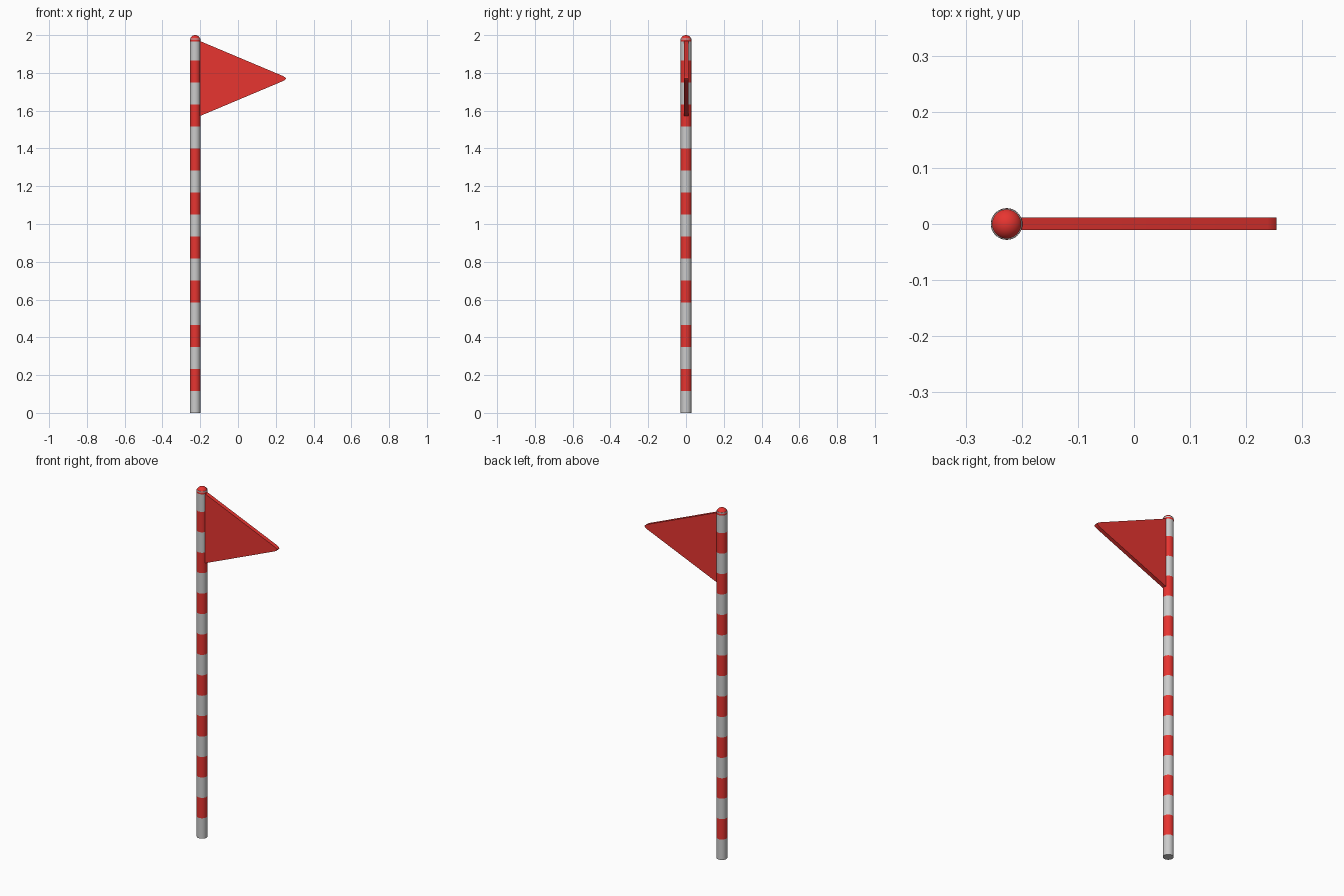
import bpy, bmesh, math

if "Cube" in bpy.data.objects:
    bpy.data.objects.remove(bpy.data.objects["Cube"])

POLE_X, R, SIDES = -0.227, 0.0278, 32
STRIPES, POLE_TOP = 17, 1.983


def material(name, color):
    m = bpy.data.materials.new(name)
    m.diffuse_color = color
    m.use_nodes = True
    m.node_tree.nodes["Principled BSDF"].inputs["Base Color"].default_value = m.diffuse_color
    return m


def finish(bm, name, mats, angle=40):
    bmesh.ops.recalc_face_normals(bm, faces=bm.faces)
    me = bpy.data.meshes.new(name)
    bm.to_mesh(me)
    bm.free()
    for m in mats:
        me.materials.append(m)
    ob = bpy.data.objects.new(name, me)
    bpy.context.collection.objects.link(ob)
    bpy.ops.object.select_all(action='DESELECT')
    ob.select_set(True)
    bpy.context.view_layer.objects.active = ob
    bpy.ops.object.shade_smooth_by_angle(angle=math.radians(angle))
    return ob


def ring(bm, r, z):
    return [bm.verts.new((r * math.cos(2 * math.pi * i / SIDES),
                          r * math.sin(2 * math.pi * i / SIDES), z))
            for i in range(SIDES)]


red = material("red", (0.8, 0.035, 0.03, 1))
grey = material("light_grey", (0.6, 0.6, 0.59, 1))

# Striped pole: one tube, alternating band colours
bm = bmesh.new()
rings = [ring(bm, R, POLE_TOP * k / STRIPES) for k in range(STRIPES + 1)]
for k in range(STRIPES):
    lo, hi = rings[k], rings[k + 1]
    for i in range(SIDES):
        j = (i + 1) % SIDES
        bm.faces.new((lo[i], lo[j], hi[j], hi[i])).material_index = k % 2
bm.faces.new(rings[0])
bm.faces.new(rings[-1])
finish(bm, "striped_pole", [grey, red]).location.x = POLE_X

# Rounded cap on top of the pole
bm = bmesh.new()
bmesh.ops.create_uvsphere(bm, u_segments=SIDES, v_segments=16, radius=0.0283)
cap = finish(bm, "pole_cap", [red])
cap.location = (POLE_X, 0, 2 - 0.0283)

# Triangular pennant with a slightly blunted tip
bm = bmesh.new()
upper = [(-0.205, 0.2), (0.238, 0.0135), (0.249, 0.007)]
outline = upper + [(0.254, 0)] + [(x, -h) for x, h in reversed(upper)]
face = bm.faces.new([bm.verts.new((x, -0.011, 1.77 + h)) for x, h in outline])
new = bmesh.ops.extrude_face_region(bm, geom=[face])["geom"]
bmesh.ops.translate(bm, vec=(0, 0.023, 0),
                    verts=[v for v in new if isinstance(v, bmesh.types.BMVert)])
finish(bm, "pennant", [red], 30)
